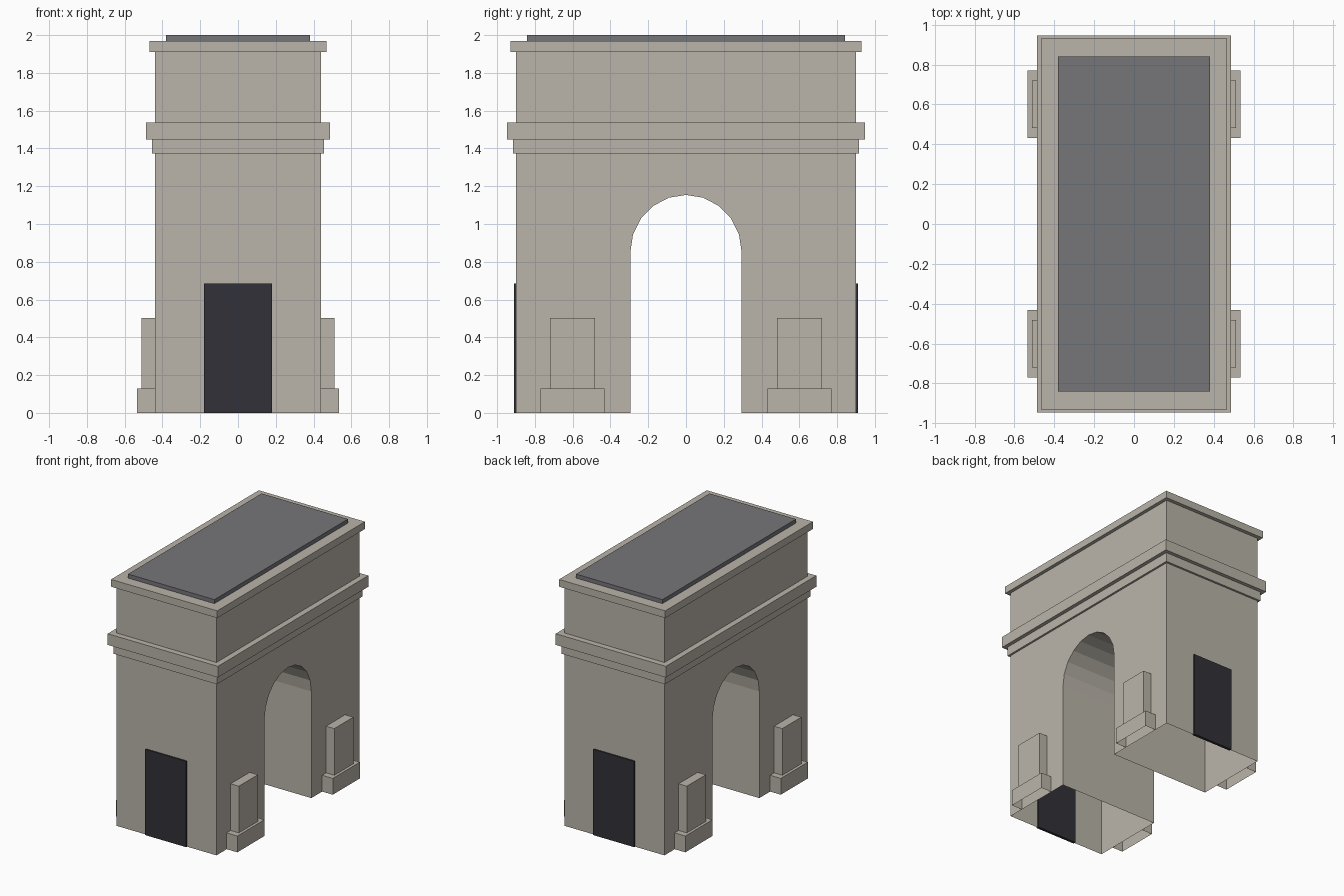
import bpy, bmesh, math

if "Cube" in bpy.data.objects:
    bpy.data.objects.remove(bpy.data.objects["Cube"])


def material(name, rgb):
    m = bpy.data.materials.new(name)
    m.diffuse_color = (*rgb, 1.0)
    m.use_nodes = True
    m.node_tree.nodes["Principled BSDF"].inputs["Base Color"].default_value = m.diffuse_color
    return m


stone = material("pale stone", (0.49, 0.46, 0.40))
slate = material("grey roof", (0.18, 0.18, 0.195))
dark = material("dark door", (0.032, 0.031, 0.040))


def finish(name, bm, mat):
    bmesh.ops.recalc_face_normals(bm, faces=bm.faces)
    mesh = bpy.data.meshes.new(name)
    bm.to_mesh(mesh)
    bm.free()
    mesh.materials.append(mat)
    obj = bpy.data.objects.new(name, mesh)
    bpy.context.collection.objects.link(obj)
    return obj


def box(name, lo, hi, mat, open_bottom=False):
    bm = bmesh.new()
    bmesh.ops.create_cube(bm, size=1)
    for v in bm.verts:
        v.co = [(a + b) / 2 + c * (b - a) for a, b, c in zip(lo, hi, v.co)]
    bm.normal_update()
    if open_bottom:
        down = [f for f in bm.faces if f.normal.z < -0.9]
        bmesh.ops.delete(bm, geom=down, context='FACES')
    return finish(name, bm, mat)


def slab(name, hx, hy, z0, z1, mat):
    return box(name, (-hx, -hy, z0), (hx, hy, z1), mat)


# Main block: arch profile extruded across x, piers hollow underneath
HX, HY, TOP = 0.44, 0.90, 1.94
SPRING, RY, RZ, STEPS = 0.85, 0.295, 0.304, 10
profile = [(-HY, 0), (-HY, TOP), (HY, TOP), (HY, 0), (RY, 0)]
for i in range(STEPS + 1):
    a = math.pi * i / STEPS
    profile.append((RY * math.cos(a), SPRING + RZ * math.sin(a)))
profile.append((-RY, 0))

bm = bmesh.new()
left = [bm.verts.new((-HX, y, z)) for y, z in profile]
right = [bm.verts.new((HX, y, z)) for y, z in profile]
bm.faces.new(left)
bm.faces.new(right[::-1])
n = len(profile)
for i in range(n):
    j = (i + 1) % n
    if profile[i][1] > 0 or profile[j][1] > 0:
        bm.faces.new((left[i], right[i], right[j], left[j]))
finish("arch_body", bm, stone)

# Cornices and roof
slab("lower_moulding", 0.456, 0.917, 1.374, 1.448, stone)
slab("main_cornice", 0.486, 0.947, 1.448, 1.537, stone)
slab("top_cornice", 0.468, 0.93, 1.91, 1.968, stone)
slab("roof_panel", 0.381, 0.841, 1.968, 2.0, slate)

# Doors on both ends, set through the wall
for side, label in ((-1, "front"), (1, "back")):
    box(f"{label}_door", (-0.18, side * 0.90 - 0.011, 0),
        (0.18, side * 0.90 + 0.011, 0.684), dark)

# Plinths and relief blocks on each pier face
for sx, xl in ((-1, "left"), (1, "right")):
    for sy, yl in ((-1, "front"), (1, "back")):
        for part, depth, half, z0, z1 in (("plinth", 0.534, 0.17, 0, 0.13),
                                          ("relief_block", 0.512, 0.12, 0.13, 0.502)):
            xs = sorted((sx * HX, sx * depth))
            box(f"{xl}_{yl}_{part}", (xs[0], sy * 0.601 - half, z0),
                (xs[1], sy * 0.601 + half, z1), stone, open_bottom=True)
